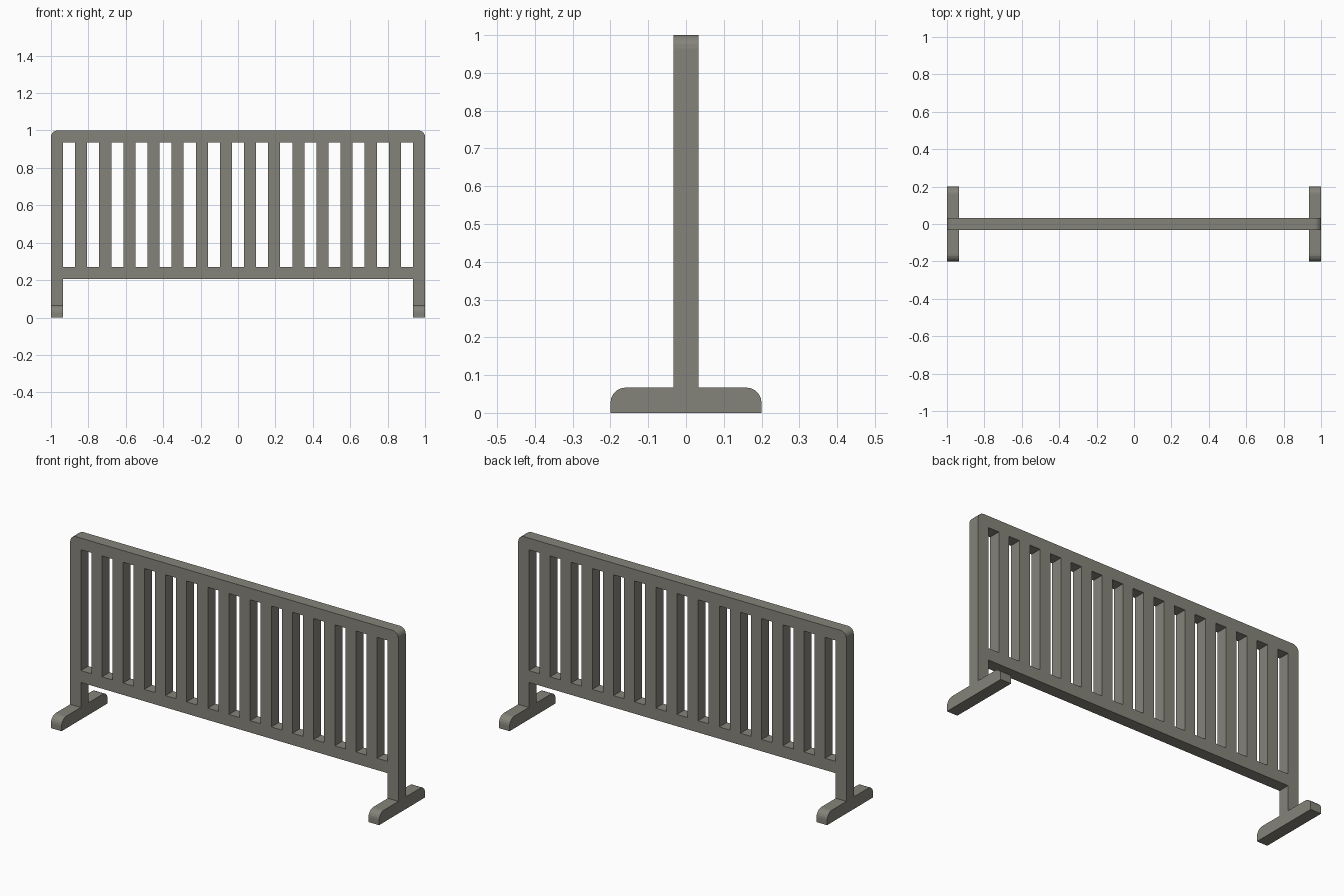
import bpy, bmesh
from math import cos, sin, pi
from mathutils import Matrix

cube = bpy.data.objects.get("Cube")
if cube:
    bpy.data.objects.remove(cube, do_unlink=True)

# Overall sizes: posts, slats and gaps share one module width
SLOTS = 15
UNIT = 2 / (2 * SLOTS + 1)
THICK = 0.065
FOOT_H = 0.067
RAIL_LOW, RAIL_HIGH = 0.205, 0.27
SLOT_TOP = 0.936

paint = bpy.data.materials.new("grey_olive_paint")
paint.use_nodes = True
colour = (0.235, 0.23, 0.195, 1)
paint.diffuse_color = colour
paint.node_tree.nodes["Principled BSDF"].inputs["Base Color"].default_value = colour

# Profile axes mapped to the world: upright facing front, and upright facing sideways
FACING_FRONT = Matrix(((1, 0, 0), (0, 0, -1), (0, 1, 0))).to_4x4()
FACING_SIDE = Matrix(((0, 0, 1), (1, 0, 0), (0, 1, 0))).to_4x4()


def arc(cx, cy, r, start, steps=5):
    """Quarter circle, anticlockwise from the start angle."""
    angles = [start + pi / 2 * i / steps for i in range(steps + 1)]
    return [(cx + r * cos(a), cy + r * sin(a)) for a in angles]


def extrude_profile(name, loops, depth, axes, x=0):
    """Solid from a flat outline (first loop) with holes (other loops)."""
    curve = bpy.data.curves.new(name + "_profile", "CURVE")
    curve.dimensions = "2D"
    curve.fill_mode = "BOTH"
    curve.extrude = depth / 2
    for loop in loops:
        spline = curve.splines.new("POLY")
        spline.points.add(len(loop) - 1)
        for point, (u, v) in zip(spline.points, loop):
            point.co = (u, v, 0, 1)
        spline.use_cyclic_u = True
    helper = bpy.data.objects.new(name + "_helper", curve)
    bm = bmesh.new()
    bm.from_mesh(helper.to_mesh())
    helper.to_mesh_clear()
    bpy.data.objects.remove(helper)
    bpy.data.curves.remove(curve)

    bmesh.ops.remove_doubles(bm, verts=bm.verts, dist=0.0001)
    bm.transform(axes)
    bmesh.ops.recalc_face_normals(bm, faces=bm.faces)
    for face in bm.faces:
        face.smooth = False
    mesh = bpy.data.meshes.new(name)
    bm.to_mesh(mesh)
    bm.free()
    mesh.materials.clear()
    mesh.materials.append(paint)
    obj = bpy.data.objects.new(name, mesh)
    obj.location.x = x
    bpy.context.collection.objects.link(obj)
    return obj


# Panel: posts, rails and slats in one piece with rounded top corners
r = 0.035
inner = 1 - UNIT
outline = [(-1, FOOT_H), (-inner, FOOT_H), (-inner, RAIL_LOW),
           (inner, RAIL_LOW), (inner, FOOT_H), (1, FOOT_H)]
outline += arc(1 - r, 1 - r, r, 0) + arc(r - 1, 1 - r, r, pi / 2)
slots = []
for i in range(SLOTS):
    x0 = -1 + UNIT * (2 * i + 1)
    slots.append([(x0, RAIL_HIGH), (x0, SLOT_TOP),
                  (x0 + UNIT, SLOT_TOP), (x0 + UNIT, RAIL_HIGH)])
extrude_profile("slatted_panel", [outline] + slots, THICK, FACING_FRONT)

# Feet: long bars with rounded upper ends
half, fr = 0.2, 0.04
foot = [(-half, 0), (half, 0)]
foot += arc(half - fr, FOOT_H - fr, fr, 0) + arc(fr - half, FOOT_H - fr, fr, pi / 2)
for side, sign in (("left", 1), ("right", -1)):
    extrude_profile(side + "_foot", [foot], UNIT, FACING_SIDE, sign * (1 - UNIT / 2))
